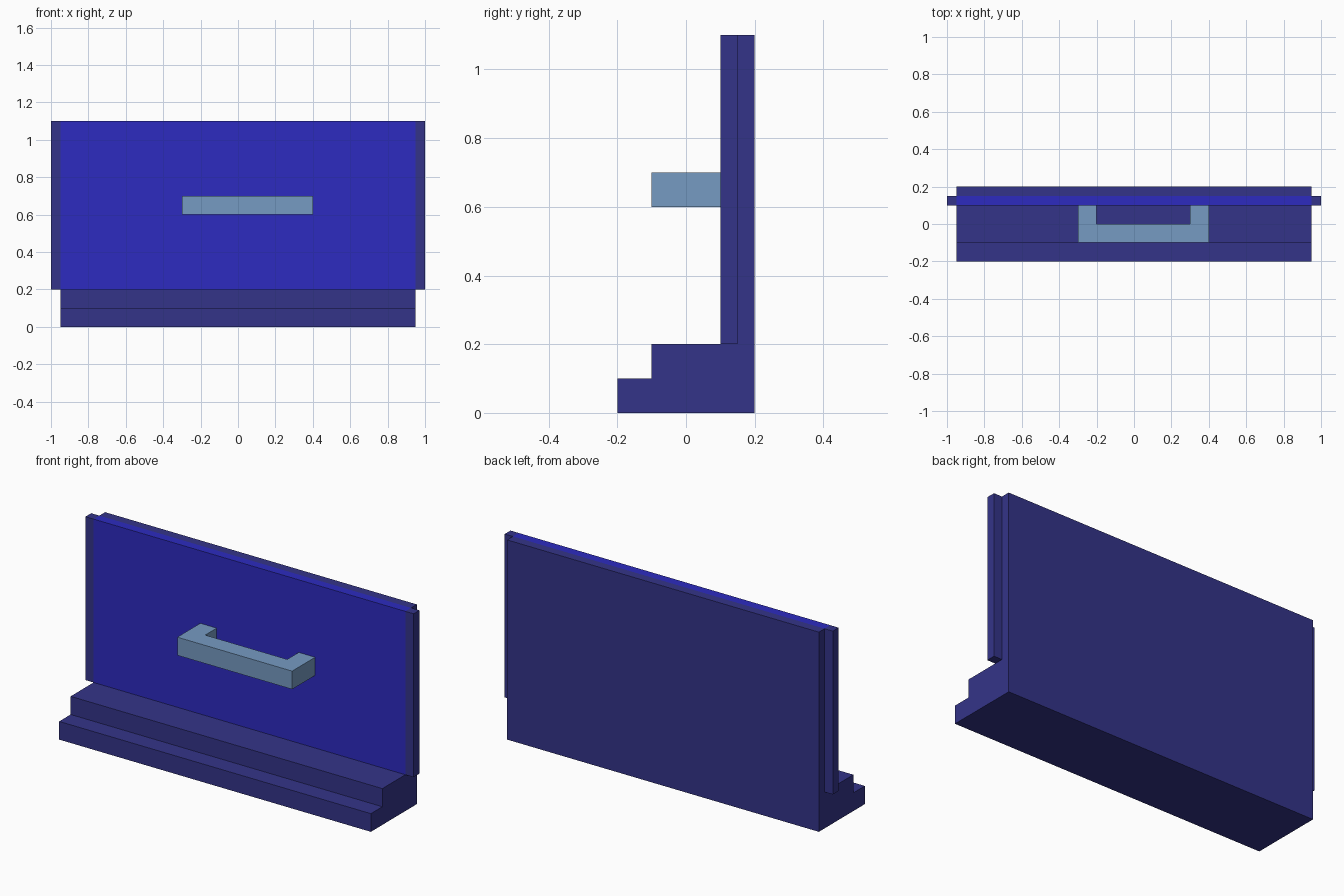
import bpy
import bmesh

cube = bpy.data.objects.get("Cube")
if cube:
    bpy.data.objects.remove(cube, do_unlink=True)


def material(name, rgb):
    m = bpy.data.materials.new(name)
    m.use_nodes = True
    color = (*rgb, 1.0)
    m.diffuse_color = color
    m.node_tree.nodes["Principled BSDF"].inputs["Base Color"].default_value = color
    return m


navy = material("navy", (0.034, 0.034, 0.25))
bright_blue = material("bright blue", (0.026, 0.024, 0.53))
steel_blue = material("steel blue", (0.18, 0.325, 0.54))


def prism(name, outline, offset, mat):
    """Extrude a flat outline of 3D points along the offset vector."""
    bm = bmesh.new()
    face = bm.faces.new([bm.verts.new(p) for p in outline])
    result = bmesh.ops.extrude_face_region(bm, geom=[face])
    moved = [v for v in result["geom"] if isinstance(v, bmesh.types.BMVert)]
    bmesh.ops.translate(bm, verts=moved, vec=offset)
    bmesh.ops.recalc_face_normals(bm, faces=bm.faces)
    mesh = bpy.data.meshes.new(name)
    bm.to_mesh(mesh)
    bm.free()
    mesh.materials.append(mat)
    obj = bpy.data.objects.new(name, mesh)
    bpy.context.collection.objects.link(obj)
    return obj


def box(name, x0, x1, y0, y1, z0, z1, mat):
    outline = [(x0, y0, z0), (x1, y0, z0), (x1, y1, z0), (x0, y1, z0)]
    return prism(name, outline, (0, 0, z1 - z0), mat)


# Stepped base and back wall in one side profile (y, z)
profile = [(-0.2, 0), (0.2, 0), (0.2, 1.1), (0.15, 1.1), (0.15, 0.2),
           (-0.1, 0.2), (-0.1, 0.1), (-0.2, 0.1)]
prism("stepped_base_and_back", [(-0.95, y, z) for y, z in profile], (1.9, 0, 0), navy)

# Front panel and the rails along its sides
box("front_panel", -0.95, 0.95, 0.1, 0.15, 0.2, 1.1, bright_blue)
for side, x in (("left", 0.95), ("right", -1.0)):
    box(side + "_rail", x, x + 0.05, 0.1, 0.15, 0.2, 1.1, navy)

# U-shaped handle, set slightly to the left (x, y)
handle = [(-0.3, 0.1), (-0.3, -0.1), (0.4, -0.1), (0.4, 0.1),
          (0.3, 0.1), (0.3, 0), (-0.2, 0), (-0.2, 0.1)]
prism("handle", [(x, y, 0.6) for x, y in handle], (0, 0, 0.1), steel_blue)
